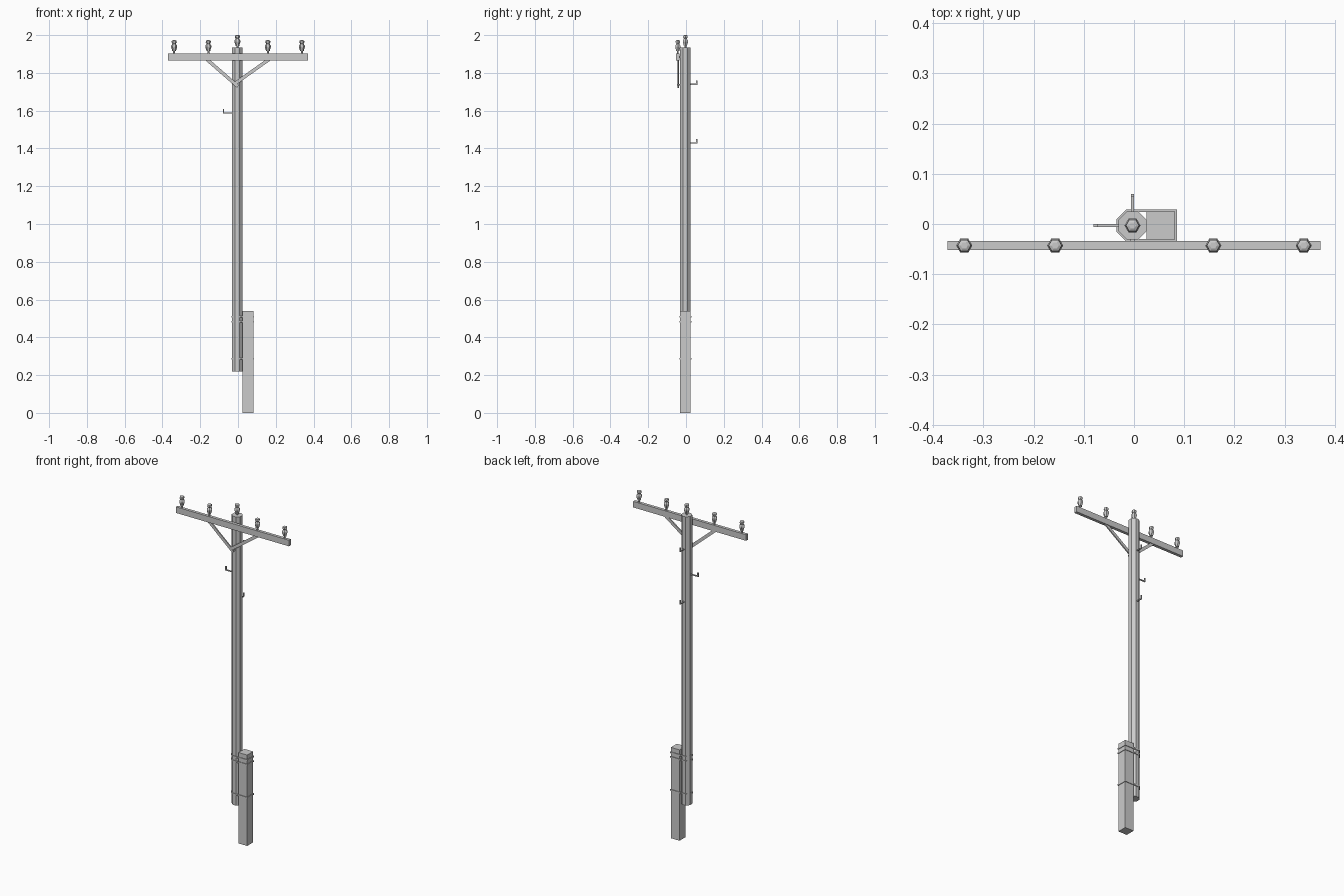
import bpy, bmesh, math
from mathutils import Vector, Matrix

if "Cube" in bpy.data.objects:
    bpy.data.objects.remove(bpy.data.objects["Cube"])

CX, CY = -0.003, -0.003      # pole axis
APO = 0.028                  # pole half width across flats
ARM_Y = -0.043               # crossarm centre line


def finish(name, bm):
    bmesh.ops.recalc_face_normals(bm, faces=bm.faces)
    me = bpy.data.meshes.new(name)
    bm.to_mesh(me)
    bm.free()
    ob = bpy.data.objects.new(name, me)
    bpy.context.collection.objects.link(ob)
    return ob


def box(name, lo, hi):
    lo, hi = Vector(lo), Vector(hi)
    bm = bmesh.new()
    bmesh.ops.create_cube(bm, size=1, matrix=Matrix.Translation((lo + hi) / 2) @ Matrix.Diagonal((*(hi - lo), 1)))
    return finish(name, bm)


def lathe(name, x, y, z, profile, sides, turn=0.0):
    """Stack of polygon rings, closed at both ends; profile is (radius, height)."""
    bm = bmesh.new()
    rings = []
    for r, h in profile:
        angles = [turn + 2 * math.pi * i / sides for i in range(sides)]
        rings.append([bm.verts.new((x + r * math.cos(a), y + r * math.sin(a), z + h)) for a in angles])
    for a, b in zip(rings, rings[1:]):
        for i in range(sides):
            j = (i + 1) % sides
            bm.faces.new((a[i], a[j], b[j], b[i]))
    bm.faces.new(rings[0])
    bm.faces.new(rings[-1])
    return finish(name, bm)


def prism(name, outline, offset):
    """Flat outline pushed along an offset vector."""
    bm = bmesh.new()
    face = bm.faces.new([bm.verts.new(p) for p in outline])
    ext = bmesh.ops.extrude_face_region(bm, geom=[face], use_keep_orig=True)
    bmesh.ops.translate(bm, vec=offset, verts=[v for v in ext["geom"] if isinstance(v, bmesh.types.BMVert)])
    return finish(name, bm)


# Octagonal pole and square footing post
R = APO / math.cos(math.pi / 8)
lathe("pole", CX, CY, 0.22, [(R, 0), (R, 1.715)], 8, math.pi / 8)
box("footing_post", (CX + APO, CY - APO, 0), (0.082, CY + APO, 0.54))

# Crossarm
box("crossarm", (-0.371, ARM_Y - 0.009, 1.866), (0.371, ARM_Y + 0.009, 1.902))

# Diagonal braces
for side, foot, zf in ((-1, 0.0, 1.728), (1, -0.018, 1.742)):
    a, b = Vector((foot, 0, zf)), Vector((side * 0.168, 0, 1.874))
    n = (b - a).normalized().cross(Vector((0, 1, 0))) * 0.009
    pts = [p + Vector((0, ARM_Y - 0.001, 0)) for p in (a + n, b + n, b - n, a - n)]
    prism("brace", pts, Vector((0, 0.007, 0)))
# Bolt joining the braces to the pole
box("brace_bolt", (CX - 0.004, ARM_Y - 0.004, 1.734), (CX + 0.004, CY - APO + 0.004, 1.742))
# Bolt joining crossarm to pole
box("crossarm_bolt", (CX - 0.005, ARM_Y, 1.879), (CX + 0.005, CY - APO + 0.004, 1.889))

# Hexagonal insulators on pins
INSULATOR = [(0.005, -0.004), (0.005, 0.013), (0.010, 0.014), (0.011, 0.020), (0.016, 0.034),
             (0.016, 0.042), (0.009, 0.052), (0.014, 0.060), (0.013, 0.068), (0.007, 0.071)]
for x in (-0.338, -0.157, 0.158, 0.338):
    lathe("insulator", x, ARM_Y, 1.902, INSULATOR, 6)
lathe("top_insulator", CX, CY, 1.929, INSULATOR, 6)

# L-shaped hooks
T = 0.003
HOOK = [(0.02, -T), (0.063, -T), (0.063, 0.021), (0.063 - 2 * T, 0.021), (0.063 - 2 * T, T), (0.02, T)]
for z in (1.74, 1.428):
    prism("rear_hook", [(CX - T, CY + u, z + w) for u, w in HOOK], Vector((2 * T, 0, 0)))
prism("side_hook", [(CX - u * 1.23, CY - T, 1.588 + w) for u, w in HOOK], Vector((0, 2 * T, 0)))


# Straps wrapped around pole and post
def strap_loop(grow):
    a = APO + grow
    c = a * math.tan(math.pi / 8)
    right = 0.082 + grow
    return [(CX - c, CY + a), (CX - a, CY + c), (CX - a, CY - c), (CX - c, CY - a),
            (right, CY - a), (right, CY + a)]


for z in (0.51, 0.483, 0.287):
    bm = bmesh.new()
    loops = [[bm.verts.new((x, y, z + h)) for x, y in strap_loop(g)]
             for g, h in ((-0.001, -0.004), (0.0035, -0.004), (0.0035, 0.004), (-0.001, 0.004))]
    for k in range(4):
        p, q = loops[k], loops[(k + 1) % 4]
        for i in range(6):
            j = (i + 1) % 6
            bm.faces.new((p[i], p[j], q[j], q[i]))
    finish("strap", bm)
